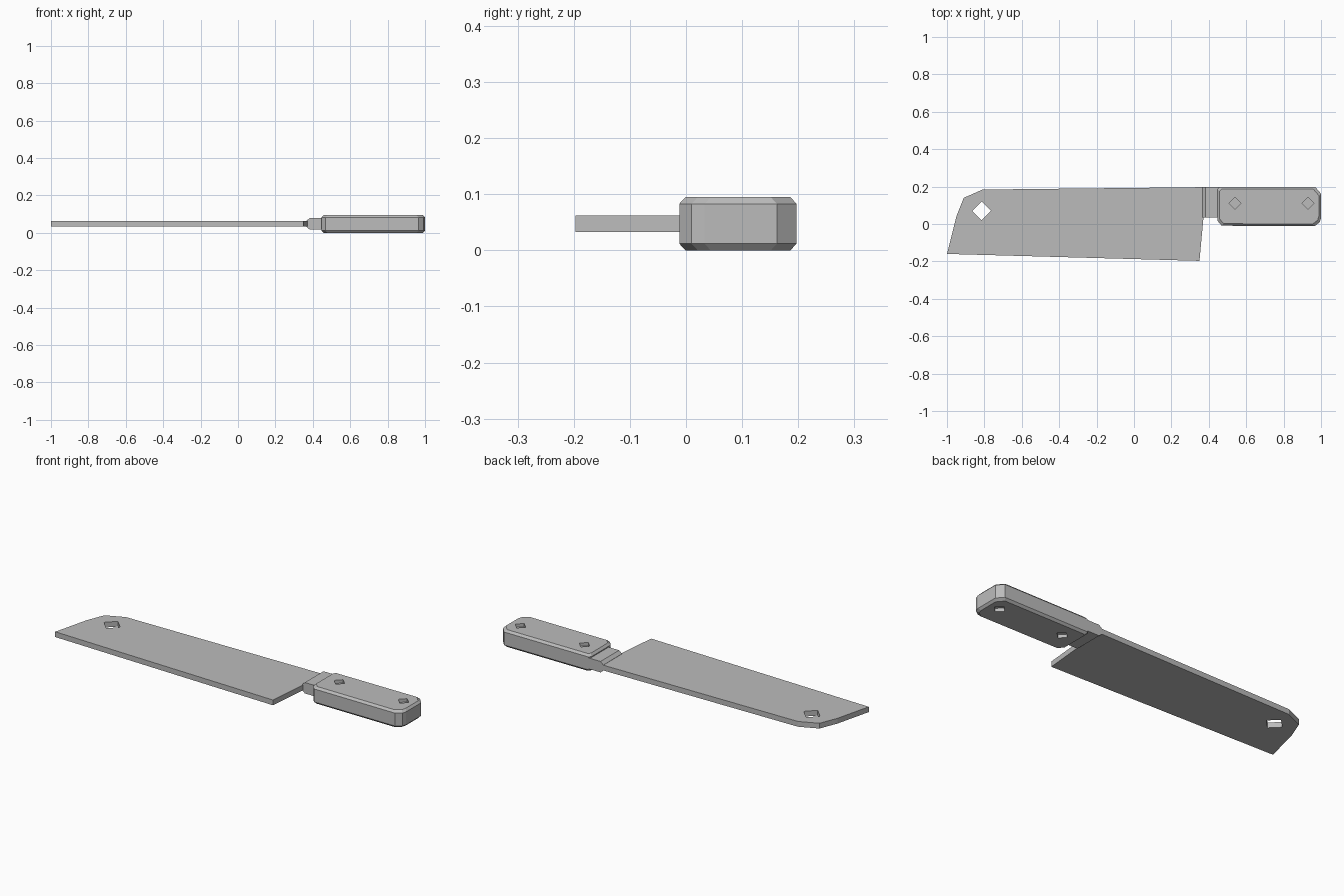
import bpy, bmesh

cube = bpy.data.objects.get("Cube")
if cube:
    bpy.data.objects.remove(cube, do_unlink=True)

grey = bpy.data.materials.new("plain grey")
grey.use_nodes = True
GREY = (0.5, 0.5, 0.5, 1)
grey.diffuse_color = GREY
grey.node_tree.nodes["Principled BSDF"].inputs["Base Color"].default_value = GREY


def loft(name, rings):
    """Closed solid through matching rings of 3D points."""
    bm = bmesh.new()
    loops = [[bm.verts.new(p) for p in ring] for ring in rings]
    n = len(loops[0])
    for low, high in zip(loops, loops[1:]):
        for i in range(n):
            j = (i + 1) % n
            bm.faces.new((low[i], low[j], high[j], high[i]))
    bm.faces.new(loops[0][::-1])
    bm.faces.new(loops[-1])
    bmesh.ops.recalc_face_normals(bm, faces=bm.faces)
    mesh = bpy.data.meshes.new(name)
    bm.to_mesh(mesh)
    bm.free()
    mesh.materials.append(grey)
    obj = bpy.data.objects.new(name, mesh)
    bpy.context.collection.objects.link(obj)
    return obj


def flat(outline, z):
    return [(x, y, z) for x, y in outline]


def cut_diamond(obj, x, y, r, z0, z1):
    """Cut a diamond-shaped hole between two heights."""
    outline = [(x - r, y), (x, y - r), (x + r, y), (x, y + r)]
    cutter = loft("diamond_cutter", [flat(outline, z0), flat(outline, z1)])
    cutter.hide_render = True
    mod = obj.modifiers.new("hole", "BOOLEAN")
    mod.operation = "DIFFERENCE"
    mod.solver = "EXACT"
    mod.object = cutter
    bpy.ops.object.select_all(action="DESELECT")
    bpy.context.view_layer.objects.active = obj
    obj.select_set(True)
    bpy.ops.object.modifier_apply(modifier=mod.name)
    bpy.data.objects.remove(cutter, do_unlink=True)


# Blade with a hanging hole near the tip
blade_outline = [(-1, -0.16), (0.35, -0.197), (0.372, 0.04), (0.372, 0.197),
                 (-0.81, 0.184), (-0.91, 0.14), (-0.95, 0.04)]
blade = loft("blade", [flat(blade_outline, z) for z in (0.033, 0.062)])
cut_diamond(blade, -0.815, 0.07, 0.05, -0.1, 0.2)

# Bolster: flares from the blade thickness, then runs into the handle
loft("bolster", [[(x, 0.035, 0.048 - h), (x, 0.197, 0.048 - h),
                  (x, 0.197, 0.048 + h), (x, 0.035, 0.048 + h)]
                 for x, h in ((0.365, 0.015), (0.382, 0.03), (0.46, 0.03))])

# Handle with clipped corners and chamfered upper and lower rims
def handle_outline(inset):
    x0, x1, y0, y1 = 0.446 + inset, 1 - inset, -0.012 + inset, 0.197 - inset
    return [(x0, y0 + 0.03), (x0 + 0.022, y0 + 0.003), (x1 - 0.035, y0),
            (x1 - 0.007, y0 + 0.022), (x1, y0 + 0.045), (x1, y1 - 0.035),
            (x1 - 0.03, y1), (x0 + 0.01, y1), (x0, y1 - 0.012)]

handle = loft("handle", [flat(handle_outline(inset), z) for z, inset in
                         ((0, 0.011), (0.012, 0), (0.083, 0), (0.095, 0.011))])

# Rivet recesses on both sides of the handle
for x in (0.54, 0.93):
    for z0, z1 in ((-0.1, 0.018), (0.077, 0.2)):
        cut_diamond(handle, x, 0.11, 0.032, z0, z1)
